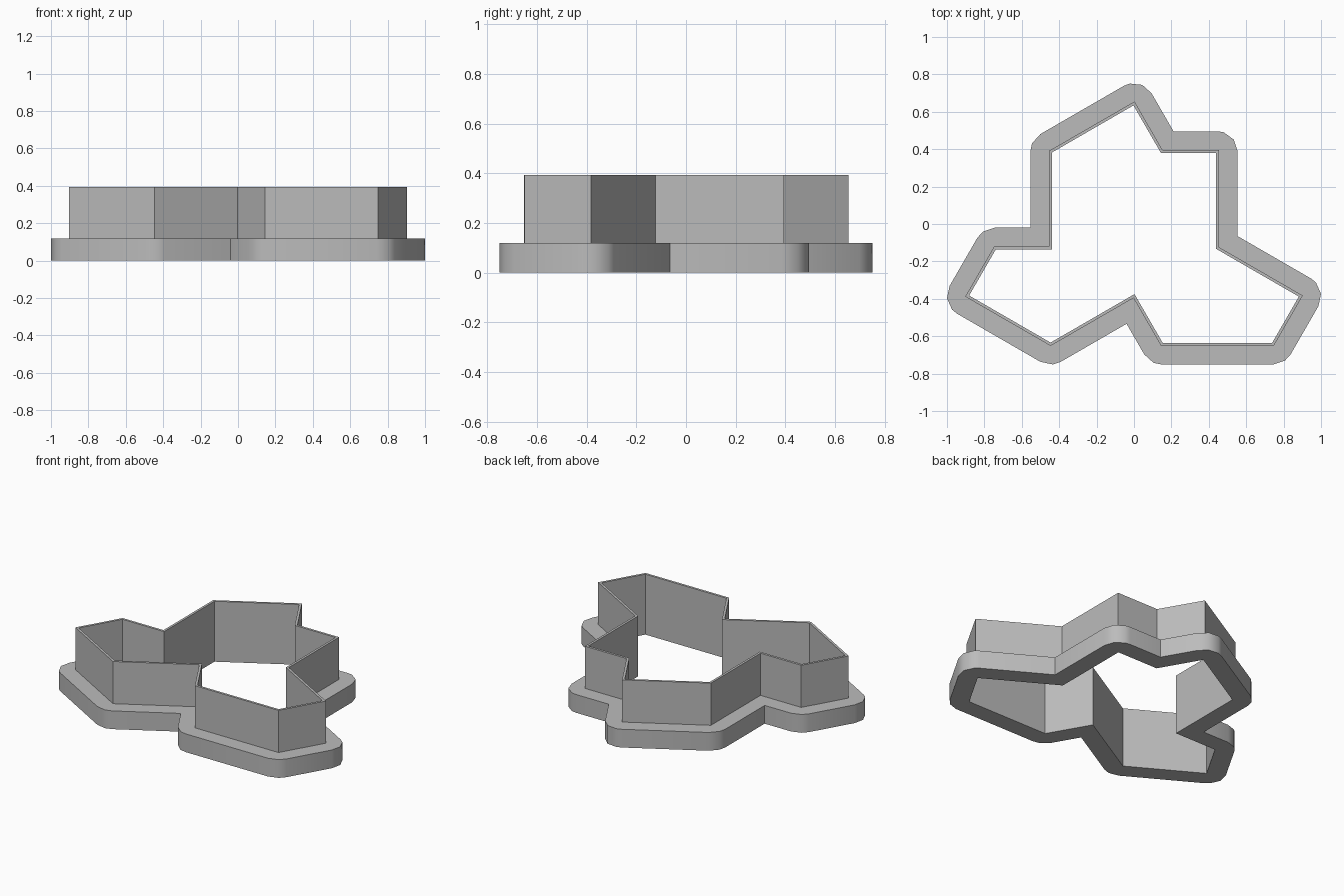
import bpy
import bmesh
import math
from mathutils import Vector

cube = bpy.data.objects.get("Cube")
if cube:
    bpy.data.objects.remove(cube)

UNIT = 0.2973          # short side of the tile
LONG = UNIT * math.sqrt(3)
HALF_WALL = 0.0077
FLANGE = 0.1086
FLANGE_TOP = 0.119
BLADE_TOP = 0.394

grey = bpy.data.materials.new("plain grey")
grey.use_nodes = True
colour = (0.5, 0.5, 0.5, 1)
grey.diffuse_color = colour
grey.node_tree.nodes["Principled BSDF"].inputs["Base Color"].default_value = colour


def direction(degrees):
    return Vector((math.cos(math.radians(degrees)), math.sin(math.radians(degrees))))


# Tile outline, walked counter-clockwise from the rear tip: heading and side length
SIDES = [(210, LONG), (270, LONG), (180, UNIT), (240, UNIT), (330, LONG),
         (30, LONG), (300, UNIT), (0, 2 * UNIT), (60, UNIT), (150, LONG),
         (90, LONG), (180, UNIT), (120, UNIT)]
corners = [Vector((0, 0.6445))]
for heading, length in SIDES[:-1]:
    corners.append(corners[-1] + length * direction(heading))


def offset(distance, rounded=False):
    """Offset the outline; convex corners are mitred or rounded in 36 degree steps."""
    loop = []
    for i, point in enumerate(corners):
        before, after = SIDES[i - 1][0] - 90, SIDES[i][0] - 90
        turn = (after - before + 180) % 360 - 180
        if rounded and turn > 0:
            angles = list(range(before, before + turn, 36)) + [before + turn]
            loop += [point + distance * direction(a) for a in angles]
        else:
            reach = distance / math.cos(math.radians(turn / 2))
            loop.append(point + reach * direction(before + turn / 2))
    return loop


def ring(name, outer, inner, top, inner_wall=True):
    """Upright ring between two outlines, standing on the ground."""
    bm = bmesh.new()
    loops = {}
    for key, outline in (("outer", outer), ("inner", inner)):
        for z in (0, top):
            verts = [bm.verts.new((p.x, p.y, z)) for p in outline]
            edges = [bm.edges.new((verts[i - 1], verts[i])) for i in range(len(verts))]
            loops[key, z] = verts, edges
    # Flat top and underside
    for z, normal in ((0, (0, 0, -1)), (top, (0, 0, 1))):
        bmesh.ops.triangle_fill(bm, edges=loops["outer", z][1] + loops["inner", z][1],
                                use_beauty=True, normal=normal)
    for face in bm.faces:
        face.normal_update()
        if (face.normal.z > 0) != (face.calc_center_median().z > top / 2):
            face.normal_flip()
    # Side walls
    for key in ("outer", "inner") if inner_wall else ("outer",):
        low, high = loops[key, 0][0], loops[key, top][0]
        for i in range(len(low)):
            quad = [low[i - 1], low[i], high[i], high[i - 1]]
            bm.faces.new(quad if key == "outer" else quad[::-1])
    mesh = bpy.data.meshes.new(name)
    bm.to_mesh(mesh)
    bm.free()
    mesh.materials.append(grey)
    obj = bpy.data.objects.new(name, mesh)
    bpy.context.collection.objects.link(obj)
    bpy.ops.object.select_all(action="DESELECT")
    obj.select_set(True)
    bpy.context.view_layer.objects.active = obj
    bpy.ops.object.shade_smooth_by_angle(angle=math.radians(40))


# Thin cutting wall and the wide grip flange around its foot
wall_outside = offset(HALF_WALL)
ring("cutting_wall", wall_outside, offset(-HALF_WALL), BLADE_TOP)
ring("grip_flange", offset(FLANGE, rounded=True), wall_outside, FLANGE_TOP, inner_wall=False)
